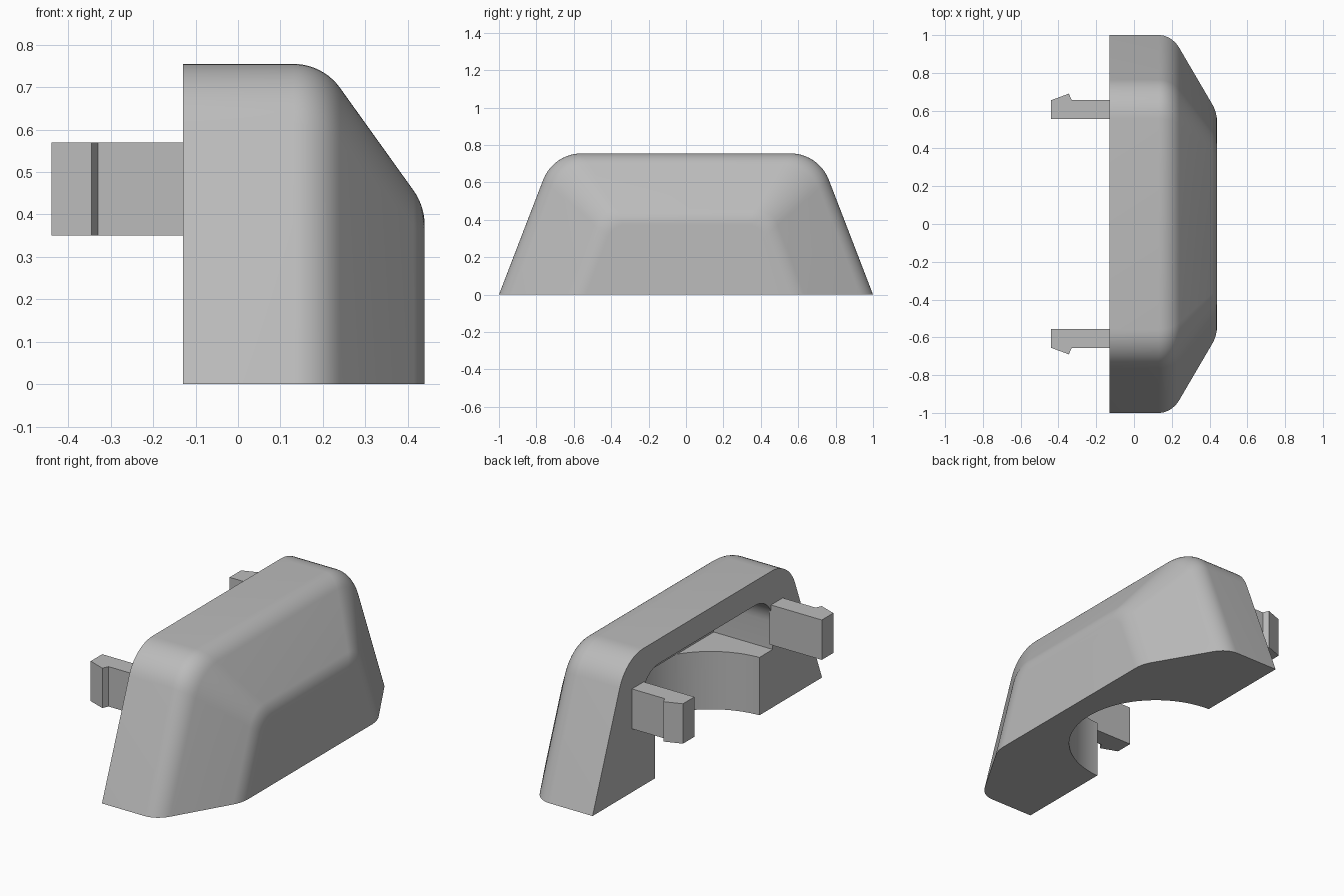
import bpy, bmesh, math
from mathutils import Vector

cube = bpy.data.objects.get("Cube")
if cube:
    bpy.data.objects.remove(cube, do_unlink=True)

grey = bpy.data.materials.new("plain grey")
grey.use_nodes = True
COLOUR = (0.5, 0.5, 0.5, 1)
grey.diffuse_color = COLOUR
grey.node_tree.nodes["Principled BSDF"].inputs["Base Color"].default_value = COLOUR


def fillet(a, corner, b, radius, steps=10):
    """Points of an arc that rounds the corner between a and b."""
    a, corner, b = Vector(a), Vector(corner), Vector(b)
    u, v = (a - corner).normalized(), (b - corner).normalized()
    half = u.angle(v) / 2
    centre = corner + (u + v).normalized() * radius / math.sin(half)
    t = radius / math.tan(half)
    p, q = corner + u * t - centre, corner + v * t - centre
    total = p.angle(q)
    return [centre + (p * math.sin(total * (1 - i / steps)) + q * math.sin(total * i / steps))
            / math.sin(total) for i in range(steps + 1)]


def loft(name, rings):
    """Closed solid through rings of equal point count."""
    bm = bmesh.new()
    loops = [[bm.verts.new(p) for p in ring] for ring in rings]
    n = len(loops[0])
    for r, s in zip(loops, loops[1:]):
        for i in range(n):
            j = (i + 1) % n
            bm.faces.new((r[i], r[j], s[j], s[i]))
    bm.faces.new(loops[0])
    bm.faces.new(loops[-1])
    bmesh.ops.recalc_face_normals(bm, faces=bm.faces)
    mesh = bpy.data.meshes.new(name)
    bm.to_mesh(mesh)
    bm.free()
    mesh.materials.append(grey)
    ob = bpy.data.objects.new(name, mesh)
    bpy.context.collection.objects.link(ob)
    return ob


def prism_x(name, outline, x0, x1):
    return loft(name, [[(x, y, z) for y, z in outline] for x in (x0, x1)])


def prism_z(name, outline, z0, z1):
    return loft(name, [[(x, y, z) for x, y in outline] for z in (z0, z1)])


# Housing: rounded trapezoid sections that shrink towards the bevelled front
BACK, SHOULDER, FACE = -0.13, 0.20, 0.44
TOP, DROP, INSET, SLOPE = 0.755, 0.335, 0.41, 0.385


def section(x, z_top):
    f = (TOP - z_top) / DROP
    base = 1 - INSET * f
    crown = base - SLOPE * z_top
    right = fillet((base, 0), (crown, z_top), (0, z_top), 0.22 - 0.1 * f)
    half = [(base, 0)] + [tuple(p) for p in right]
    outline = half + [(-y, z) for y, z in reversed(half)]
    return [(x, y, z) for y, z in outline]


low = TOP - DROP
path = [(BACK, TOP)]
path += fillet((BACK, TOP), (SHOULDER, TOP), (FACE, low), 0.135)
path += fillet((SHOULDER, TOP), (FACE, low), (FACE, 0), 0.14)
# the last stretch of the arc lies in the front face, so the path ends there
housing = loft("housing", [section(x, z) for x, z in path])

# Round notch through the underside and wider pocket above it
CX, R = -0.15, 0.455
circle = [(CX + R * math.cos(a), R * math.sin(a))
          for a in (math.tau * i / 96 for i in range(96))]
notch = prism_z("notch_cutter", circle, -0.1, 0.32)

W, FLOOR, ROOF = 0.57, 0.319, 0.62
corner = [tuple(p) for p in fillet((W, FLOOR), (W, ROOF), (0, ROOF), 0.15)]
half = [(W, FLOOR)] + corner
pocket = prism_x("pocket_cutter", half + [(-y, z) for y, z in reversed(half)], -0.3, 0.23)

for cutter in (notch, pocket):
    cutter.hide_render = True
    mod = housing.modifiers.new("cut", "BOOLEAN")
    mod.operation = "DIFFERENCE"
    mod.solver = "EXACT"
    mod.object = cutter
    bpy.ops.object.select_all(action="DESELECT")
    housing.select_set(True)
    bpy.context.view_layer.objects.active = housing
    bpy.ops.object.modifier_apply(modifier=mod.name)
    bpy.data.objects.remove(cutter, do_unlink=True)
bpy.ops.object.shade_smooth_by_angle(angle=math.radians(30))

# Snap clips with outward barbs
clip = [(-0.12, 0.555), (-0.44, 0.555), (-0.44, 0.655), (-0.345, 0.69),
        (-0.33, 0.657), (-0.12, 0.657)]
for name, side in (("back_clip", 1), ("front_clip", -1)):
    prism_z(name, [(x, y * side) for x, y in clip], 0.35, 0.57)
